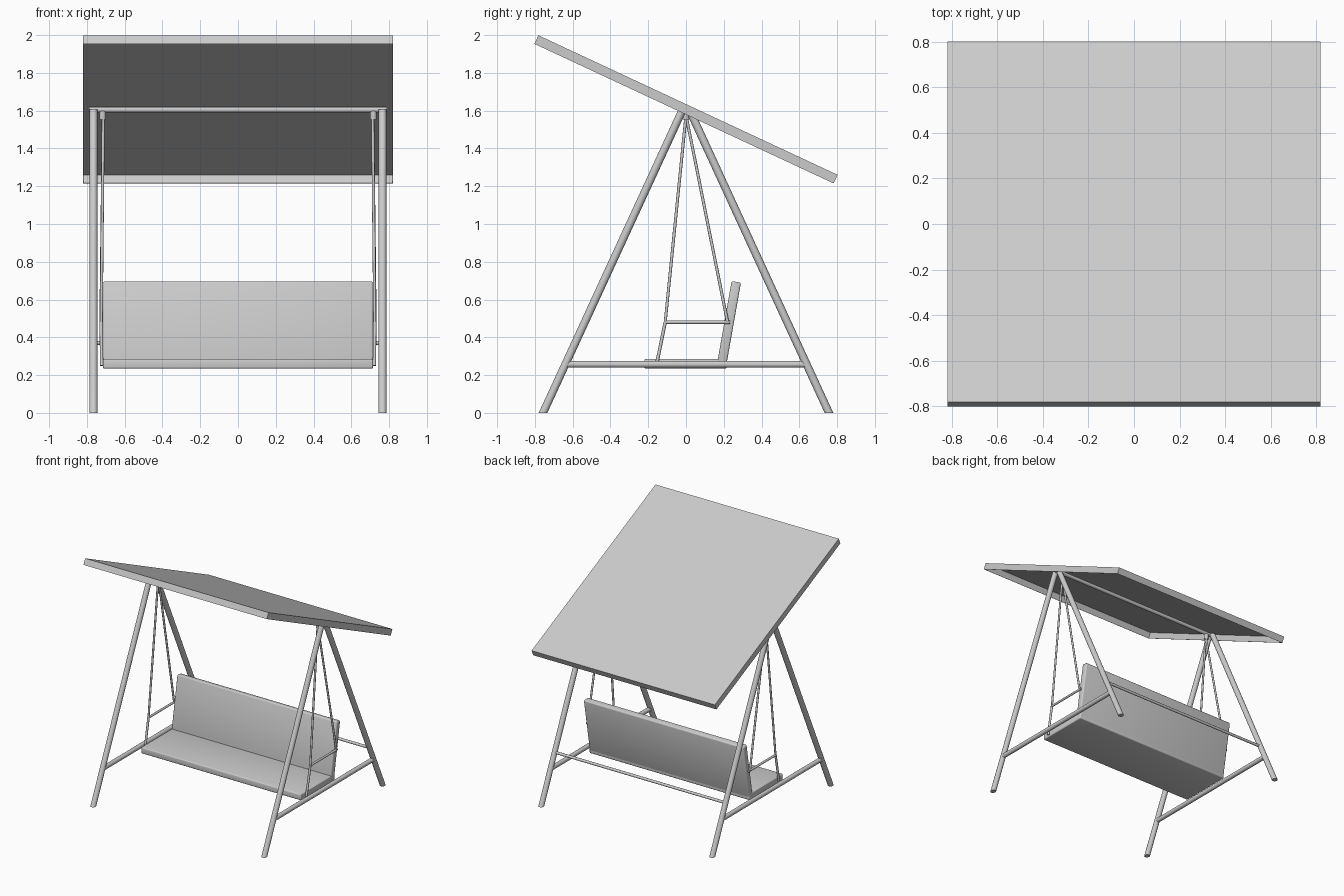
import bpy, bmesh, math
from mathutils import Vector, Matrix

if "Cube" in bpy.data.objects:
    bpy.data.objects.remove(bpy.data.objects["Cube"])


def make_object(name, bm, smooth=True):
    bmesh.ops.recalc_face_normals(bm, faces=bm.faces)
    mesh = bpy.data.meshes.new(name)
    bm.to_mesh(mesh)
    bm.free()
    ob = bpy.data.objects.new(name, mesh)
    bpy.context.collection.objects.link(ob)
    if smooth:
        bpy.ops.object.select_all(action='DESELECT')
        ob.select_set(True)
        bpy.context.view_layer.objects.active = ob
        bpy.ops.object.shade_smooth_by_angle(angle=math.radians(35))
    return ob


def rod(name, a, b, r, sides=16):
    """Round bar between two points."""
    a, b = Vector(a), Vector(b)
    d = b - a
    m = Matrix.Translation((a + b) / 2) @ d.to_track_quat('Z', 'Y').to_matrix().to_4x4()
    bm = bmesh.new()
    bmesh.ops.create_cone(bm, cap_ends=True, segments=sides, radius1=r, radius2=r,
                          depth=d.length, matrix=m)
    return make_object(name, bm)


def flat_cut_leg(name, foot, top, r, sides=20):
    """Sloping tube whose ends are cut level, like a foot on the ground."""
    foot, top = Vector(foot), Vector(top)
    d = top - foot
    stretch = d.length / d.z
    bm = bmesh.new()
    rings = []
    for p in (foot, top):
        rings.append([bm.verts.new(p + Vector((r * math.cos(t), r * stretch * math.sin(t), 0)))
                      for t in (2 * math.pi * i / sides for i in range(sides))])
    lo, hi = rings
    for i in range(sides):
        j = (i + 1) % sides
        bm.faces.new((lo[i], lo[j], hi[j], hi[i]))
    bm.faces.new(lo)
    bm.faces.new(hi)
    return make_object(name, bm)


def box(name, centre, size, tilt=0.0, bevel=0.0):
    bm = bmesh.new()
    bmesh.ops.create_cube(bm, size=1)
    bmesh.ops.scale(bm, vec=size, verts=bm.verts)
    if bevel:
        bmesh.ops.bevel(bm, geom=bm.edges[:], offset=bevel, segments=3,
                        profile=0.5, affect='EDGES')
    ob = make_object(name, bm, smooth=bevel > 0)
    ob.location = centre
    ob.rotation_euler.x = tilt
    return ob


# Canopy: shallow tray, open underneath, sloping down to the back
bm = bmesh.new()
bmesh.ops.create_cube(bm, size=1)
bmesh.ops.scale(bm, vec=(1.64, 1.748, 0.05), verts=bm.verts)
under = [f for f in bm.faces if f.calc_center_median().z < -0.02]
bmesh.ops.delete(bm, geom=under, context='FACES')
canopy = make_object("canopy", bm, smooth=False)
canopy.location = (0, 0, 1.607)
canopy.rotation_euler.x = math.radians(-25)
shell = canopy.modifiers.new("shell", 'SOLIDIFY')
shell.thickness = 0.004
shell.offset = -1

# Seat and backrest cushions
box("seat", (0, -0.003, 0.26), (1.43, 0.436, 0.05), bevel=0.008)
box("backrest", (0, 0.227, 0.472), (1.43, 0.05, 0.45), tilt=math.radians(-10), bevel=0.01)

# Long bars of the stand
rod("top_bar", (-0.79, 0, 1.605), (0.79, 0, 1.605), 0.015)
rod("back_brace", (-0.765, 0.585, 0.37), (0.765, 0.585, 0.37), 0.011)

for s, side in ((-1, "left"), (1, "right")):
    # A-frame
    x = 0.765 * s
    for k, end in ((-1, "front"), (1, "back")):
        flat_cut_leg(f"{side}_{end}_leg", (x, 0.757 * k, 0), (x, 0.018 * k, 1.605), 0.021)
    rod(f"{side}_side_rail", (x, -0.635, 0.257), (x, 0.635, 0.257), 0.018)

    # Hanger bracket on the top bar
    bm = bmesh.new()
    bmesh.ops.create_cone(bm, cap_ends=True, segments=16, radius1=0.017, radius2=0.017,
                          depth=0.04, matrix=Matrix.Translation((0.717 * s, 0, 1.572)))
    bmesh.ops.create_cone(bm, cap_ends=True, segments=16, radius1=0.017, radius2=0.009,
                          depth=0.015, matrix=Matrix.Translation((0.717 * s, 0, 1.5995)))
    make_object(f"{side}_hanger_bracket", bm)

    # Hanging rods, armrest and its support
    hook = (0.713 * s, 0, 1.575)
    front_joint = (0.724 * s, -0.11, 0.48)
    rear_joint = (0.726 * s, 0.22, 0.48)
    rod(f"{side}_front_hanger", hook, front_joint, 0.008, 12)
    rod(f"{side}_back_hanger", hook, rear_joint, 0.008, 12)
    rod(f"{side}_armrest", front_joint, (0.724 * s, 0.232, 0.48), 0.009, 12)
    rod(f"{side}_armrest_support", front_joint, (0.722 * s, -0.157, 0.25), 0.009, 12)
